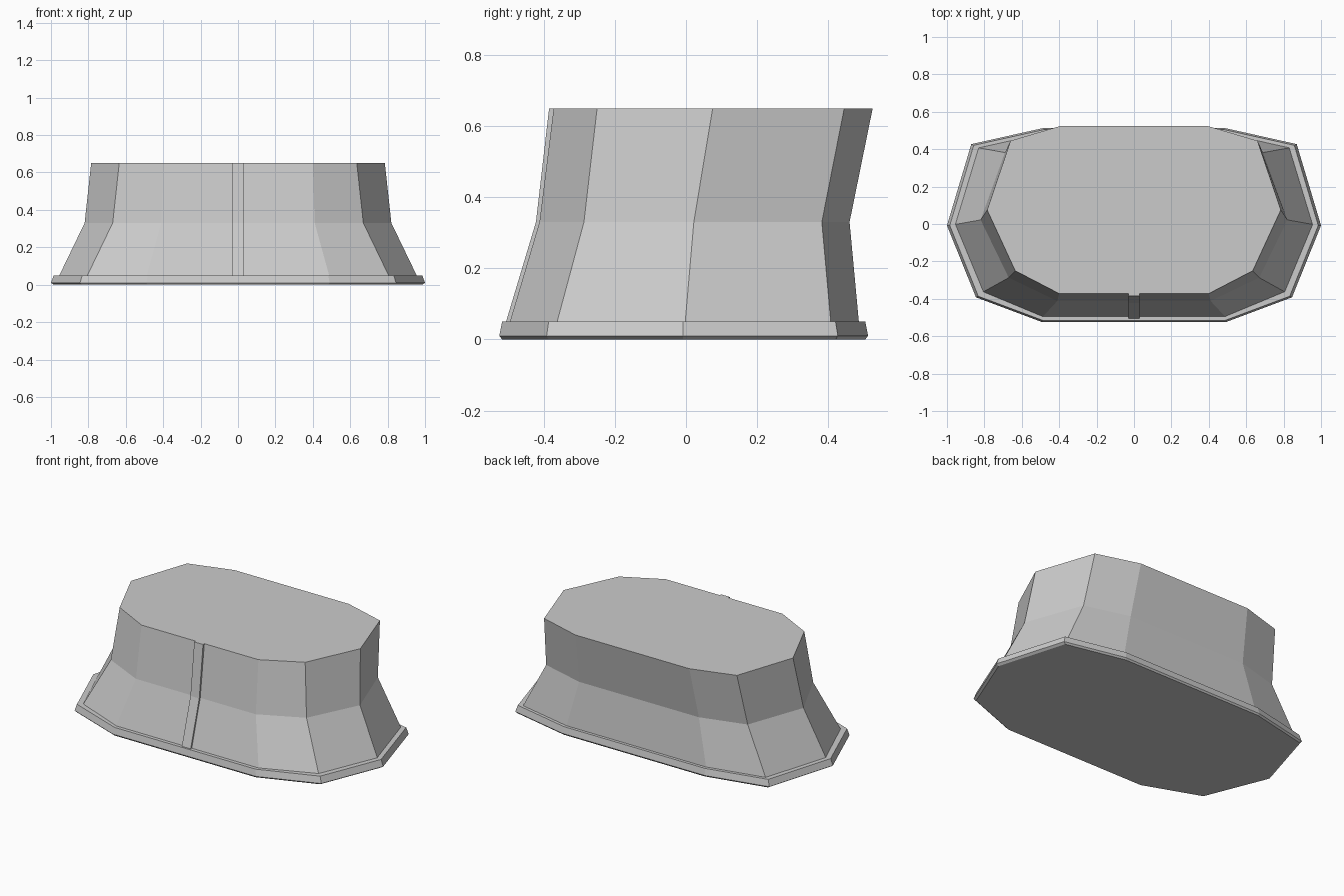
import bpy
import bmesh

cube = bpy.data.objects.get("Cube")
if cube:
    bpy.data.objects.remove(cube, do_unlink=True)

grey = bpy.data.materials.new("plain_grey")
grey.use_nodes = True
colour = (0.6, 0.6, 0.6, 1)
grey.diffuse_color = colour
grey.node_tree.nodes["Principled BSDF"].inputs["Base Color"].default_value = colour


def ring(half, z):
    """Mirror half an outline (front to back, +x side) into a closed loop."""
    return [(x, y, z) for x, y in half] + [(-x, y, z) for x, y in reversed(half)]


def loft(name, rings):
    """Skin closed loops from bottom to top and cap both ends."""
    bm = bmesh.new()
    loops = [[bm.verts.new(p) for p in r] for r in rings]
    n = len(loops[0])
    for low, high in zip(loops, loops[1:]):
        for i in range(n):
            j = (i + 1) % n
            bm.faces.new((low[i], low[j], high[j], high[i]))
    bm.faces.new(loops[0][::-1])
    bm.faces.new(loops[-1])
    bmesh.ops.recalc_face_normals(bm, faces=bm.faces)
    mesh = bpy.data.meshes.new(name)
    bm.to_mesh(mesh)
    bm.free()
    mesh.materials.append(grey)
    obj = bpy.data.objects.new(name, mesh)
    bpy.context.collection.objects.link(obj)
    return obj


# Flared body: foot, waist and top outlines
foot = [(0.49, -0.498), (0.81, -0.365), (0.96, -0.003), (0.835, 0.408), (0.48, 0.487)]
waist = [(0.41, -0.412), (0.67, -0.287), (0.82, 0.022), (0.69, 0.382), (0.41, 0.46)]
top = [(0.40, -0.372), (0.635, -0.25), (0.785, 0.075), (0.66, 0.445), (0.39, 0.525)]
loft("body", [ring(foot, 0.04), ring(waist, 0.33), ring(top, 0.65)])

# Base rim with a chamfered underside
rim = [(0.49, -0.525), (0.845, -0.392), (1.0, -0.008), (0.87, 0.427), (0.49, 0.512)]


def scaled(factor):
    return [(x * factor, y * factor) for x, y in rim]


loft("base_rim", [ring(scaled(0.985), 0), ring(rim, 0.01), ring(scaled(0.985), 0.05)])

# Raised strip down the middle of the front
strip = [(-0.506, 0.05), (-0.422, 0.33), (-0.385, 0.65)]
loft("front_strip", [ring([(0.03, y), (0.03, y + 0.04)], z) for y, z in strip])
